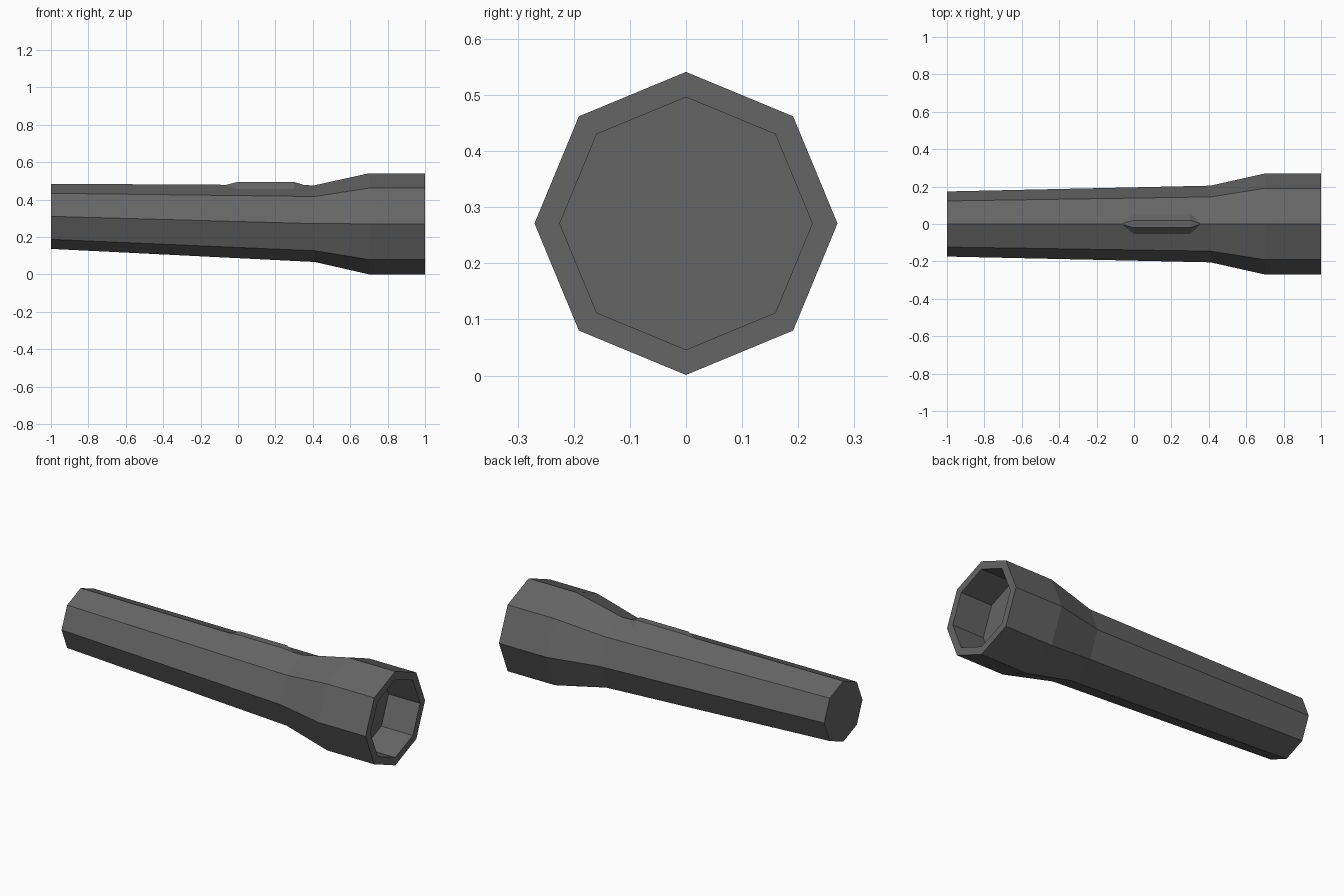
import bpy, bmesh, math

if "Cube" in bpy.data.objects:
    bpy.data.objects.remove(bpy.data.objects["Cube"])

grey = bpy.data.materials.new("dark_grey")
grey.diffuse_color = (0.13, 0.13, 0.13, 1)
grey.use_nodes = True
grey.node_tree.nodes["Principled BSDF"].inputs["Base Color"].default_value = grey.diffuse_color


def finish(name, bm):
    bmesh.ops.recalc_face_normals(bm, faces=bm.faces)
    me = bpy.data.meshes.new(name)
    bm.to_mesh(me)
    bm.free()
    me.materials.append(grey)
    ob = bpy.data.objects.new(name, me)
    bpy.context.collection.objects.link(ob)
    return ob


# Torch body: octagonal rings (x, centre z, radius), from tail to head,
# round the rim and back into the open lens recess
SIDES = 8
profile = [
    (-1.0, 0.311, 0.174),
    (0.41, 0.272, 0.205),
    (0.70, 0.271, 0.270),
    (1.00, 0.271, 0.270),
    (1.00, 0.271, 0.225),
    (0.80, 0.271, 0.225),
]
bm = bmesh.new()
rings = []
for x, cz, r in profile:
    rings.append([bm.verts.new((x, r * math.sin(math.tau * i / SIDES),
                                cz + r * math.cos(math.tau * i / SIDES)))
                  for i in range(SIDES)])
for a, b in zip(rings, rings[1:]):
    for i in range(SIDES):
        j = (i + 1) % SIDES
        bm.faces.new((a[i], a[j], b[j], b[i]))
bm.faces.new(rings[0])     # tail cap
bm.faces.new(rings[-1])    # recess floor
finish("torch_body", bm)

# Switch: a raised bar with pointed ends, lying on the top ridge
bm = bmesh.new()
tips = [bm.verts.new((-0.07, 0, 0.478)), bm.verts.new((0.36, 0, 0.476))]
section = [(-0.054, 0.457), (-0.02, 0.495), (0.02, 0.495), (0.054, 0.457)]
ends = [[bm.verts.new((x, y, z)) for y, z in section] for x in (0.0, 0.30)]
for i in range(4):
    j = (i + 1) % 4
    bm.faces.new((ends[0][i], ends[0][j], ends[1][j], ends[1][i]))
    for tip, end in zip(tips, ends):
        bm.faces.new((tip, end[i], end[j]))
finish("switch", bm)
